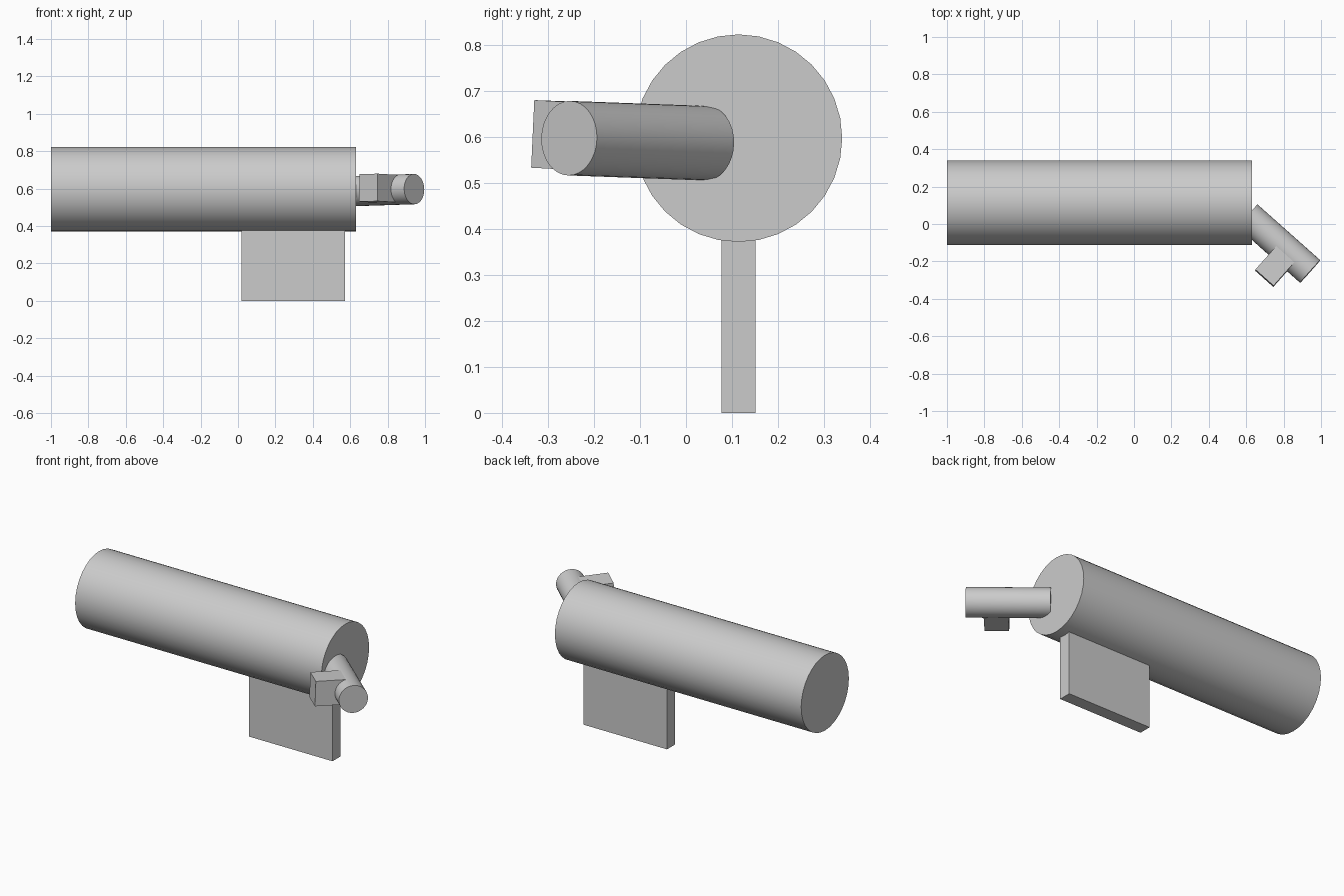
import bpy
import math
from mathutils import Matrix, Vector

if "Cube" in bpy.data.objects:
    bpy.data.objects.remove(bpy.data.objects["Cube"], do_unlink=True)

grey = bpy.data.materials.new("light_grey")
grey.use_nodes = True
colour = (0.6, 0.6, 0.6, 1)
grey.diffuse_color = colour
grey.node_tree.nodes["Principled BSDF"].inputs["Base Color"].default_value = colour


def tube(name, start, end, radius, sides):
    """Closed cylinder running between two points."""
    start, end = Vector(start), Vector(end)
    axis = end - start
    bpy.ops.mesh.primitive_cylinder_add(
        vertices=sides, radius=radius, depth=axis.length,
        location=(start + end) / 2,
        rotation=axis.to_track_quat('Z', 'Y').to_euler())
    obj = bpy.context.object
    obj.name = name
    obj.data.materials.append(grey)
    bpy.ops.object.shade_smooth_by_angle(angle=math.radians(30))
    return obj


def block(name, centre, size):
    """Box with its scale applied."""
    bpy.ops.mesh.primitive_cube_add(size=1)
    obj = bpy.context.object
    obj.name = name
    obj.data.transform(Matrix.Diagonal((*size, 1)))
    obj.location = centre
    obj.data.materials.append(grey)
    return obj


# Main barrel and its mounting plate
tube("main_barrel", (-1, 0.114, 0.597), (0.63, 0.114, 0.597), 0.2255, 32)
block("mounting_plate", (0.296, 0.114, 0.22), (0.552, 0.074, 0.44))

# Angled side tube at the end of the barrel
tube_start = Vector((0.607, 0.044, 0.586))
tube_end = Vector((0.942, -0.254, 0.597))
tube("side_tube", tube_start, tube_end, 0.081, 32)

# Square block growing out of the side tube, rolled slightly about its axis
along = (tube_end - tube_start).normalized()
outward = Vector((-0.66, -0.75, 0.04))
outward = (outward - along * outward.dot(along)).normalized()
up = outward.cross(along)
if up.z < 0:
    up = -up
side_block = block("side_block", (0, 0, 0), (0.13, 0.19, 0.147))
frame = Matrix((along, -outward, up)).transposed().to_4x4()
centre = tube_end - along * 0.159 + outward * 0.095 + up * 0.004
side_block.matrix_world = Matrix.Translation(centre) @ frame
